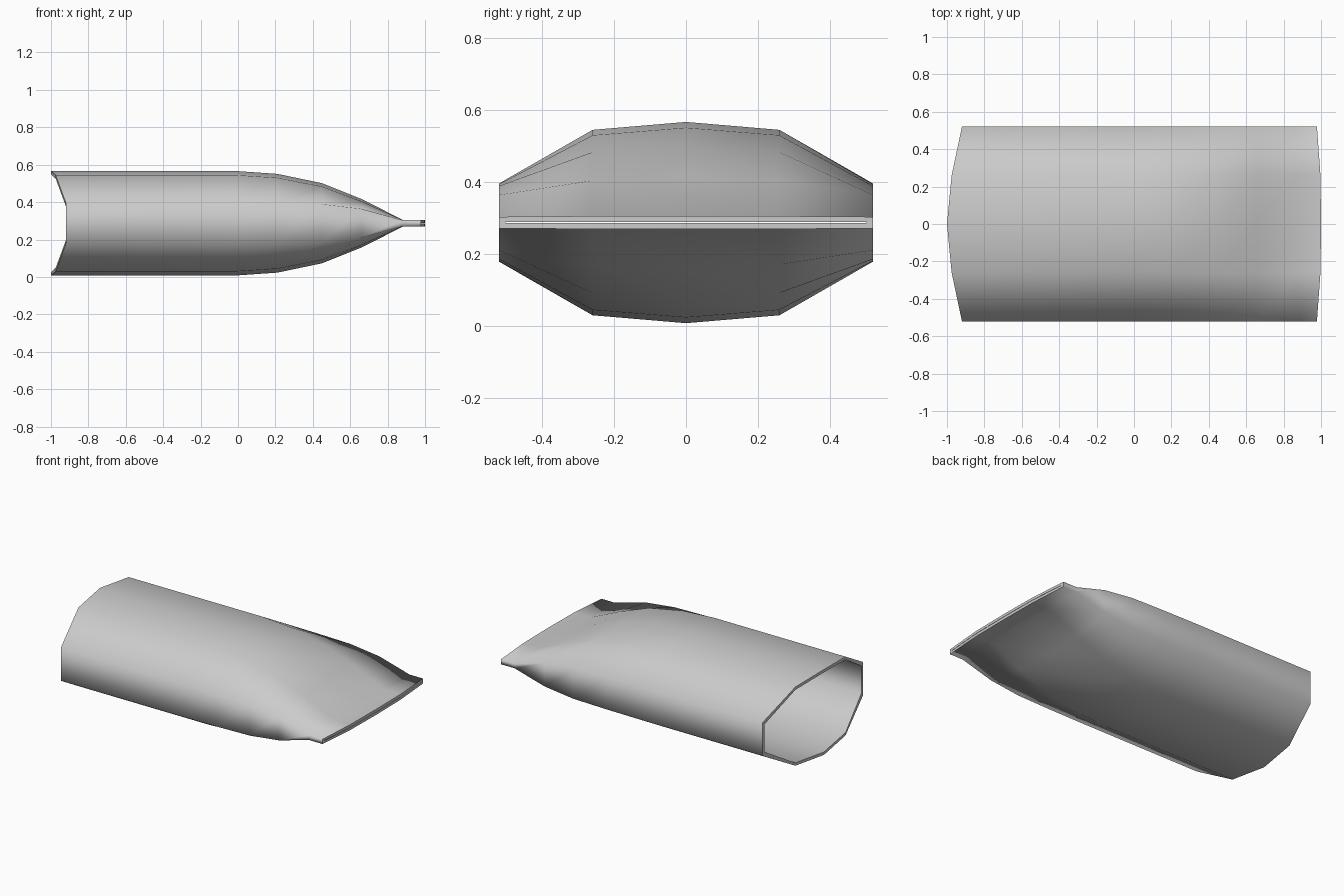
import bpy, bmesh

if "Cube" in bpy.data.objects:
    bpy.data.objects.remove(bpy.data.objects["Cube"])

CENTRE_Z = 0.287
WALL = 0.019
# stations: x, then half height at the centre line, the shoulder and the side
STATIONS = [
    (-1.00, 0.280, 0.258, 0.109),
    (-0.02, 0.280, 0.258, 0.109),
    (0.21, 0.264, 0.243, 0.107),
    (0.45, 0.214, 0.196, 0.102),
    (0.66, 0.130, 0.117, 0.077),
    (0.88, 0.0185, 0.018, 0.016),
    (1.00, 0.0185, 0.018, 0.016),
]
WIDTHS = (0.0, 0.26, 0.52)
MOUTH_SHIFT = (0.0, 0.025, 0.08)   # mouth edge recedes at the sides
TIP_SHIFT = (0.0, 0.003, 0.022)


def ring(bm, index, inner):
    """Ten-sided section of the flattened tube."""
    x, *halves = STATIONS[index]
    shift = [0, 0, 0]
    if index == 0:
        shift = MOUTH_SHIFT
    elif index == len(STATIONS) - 1:
        shift = [-s for s in TIP_SHIFT]
    cols = [(-1, 2), (-1, 1), (1, 0), (1, 1), (1, 2)]
    verts = []
    for up in (1, -1):
        for side, k in (cols if up == 1 else cols[::-1]):
            h, w = halves[k], WIDTHS[k]
            if inner:
                h = max(h - WALL, 0.001)
                w = w - 0.018 if k == 2 else w
            verts.append(bm.verts.new((x + shift[k], side * w, CENTRE_Z + up * h)))
    return verts


def bridge(bm, a, b):
    n = len(a)
    for i in range(n):
        j = (i + 1) % n
        bm.faces.new((a[i], a[j], b[j], b[i]))


bm = bmesh.new()
# outer and inner skins
skins = []
for inner in (False, True):
    rings = [ring(bm, i, inner) for i in range(len(STATIONS))]
    for a, b in zip(rings, rings[1:]):
        bridge(bm, a, b)
    skins.append(rings)
# rims at the open mouth and the pinched tip
bridge(bm, skins[0][0], skins[1][0])
bridge(bm, skins[0][-1], skins[1][-1])
bmesh.ops.recalc_face_normals(bm, faces=bm.faces)

# smooth skin, crisp rims
for f in bm.faces:
    f.smooth = True
for rings in skins:
    for end in (rings[0], rings[-1]):
        for i, v in enumerate(end):
            e = bm.edges.get((v, end[(i + 1) % len(end)]))
            e.smooth = False

mesh = bpy.data.meshes.new("pinched_tube")
bm.to_mesh(mesh)
bm.free()
obj = bpy.data.objects.new("pinched_tube", mesh)
bpy.context.collection.objects.link(obj)
